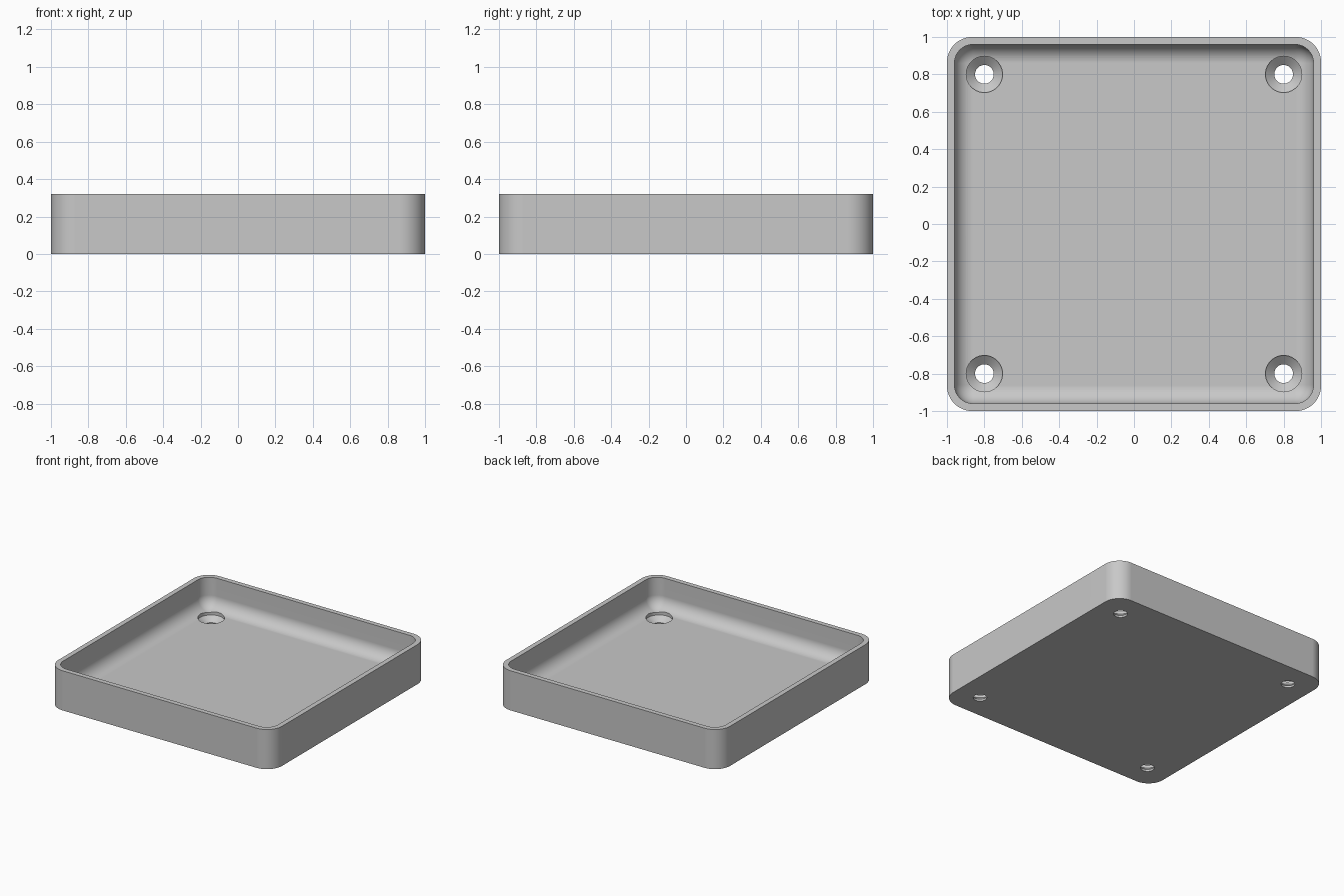
import bpy, bmesh
from math import sin, cos, pi

cube = bpy.data.objects.get("Cube")
if cube:
    bpy.data.objects.remove(cube, do_unlink=True)

HEIGHT, FLOOR = 0.32, 0.076
OUTER, OUTER_R = 1.0, 0.135
INNER, FILLET = 0.96, 0.1

grey = bpy.data.materials.new("light grey")
grey.use_nodes = True
colour = (0.58, 0.58, 0.58, 1)
grey.diffuse_color = colour
grey.node_tree.nodes["Principled BSDF"].inputs["Base Color"].default_value = colour


def rounded_square(half, radius, z, steps=12):
    """Points of a square with round corners, counter-clockwise."""
    c = half - radius
    points = []
    for k, (sx, sy) in enumerate([(1, 1), (-1, 1), (-1, -1), (1, -1)]):
        for i in range(steps + 1):
            a = (k + i / steps) * pi / 2
            points.append((sx * c + radius * cos(a), sy * c + radius * sin(a), z))
    return points


def circle(radius, z, cx, cy, sides=48):
    return [(cx + radius * cos(2 * pi * i / sides),
             cy + radius * sin(2 * pi * i / sides), z) for i in range(sides)]


def loft(name, loops):
    """Closed solid skinned through a list of equal loops."""
    bm = bmesh.new()
    rings = [[bm.verts.new(p) for p in loop] for loop in loops]
    for a, b in zip(rings, rings[1:]):
        for i in range(len(a)):
            j = (i + 1) % len(a)
            bm.faces.new((a[i], a[j], b[j], b[i]))
    bm.faces.new(rings[0][::-1])
    bm.faces.new(rings[-1])
    bmesh.ops.recalc_face_normals(bm, faces=bm.faces[:])
    mesh = bpy.data.meshes.new(name)
    bm.to_mesh(mesh)
    bm.free()
    mesh.materials.append(grey)
    obj = bpy.data.objects.new(name, mesh)
    bpy.context.collection.objects.link(obj)
    return obj


# Tray: outer wall, rim, inner wall, then a quarter-round fillet to the floor
loops = [rounded_square(OUTER, OUTER_R, 0),
         rounded_square(OUTER, OUTER_R, HEIGHT),
         rounded_square(INNER, FILLET, HEIGHT)]
for i in range(13):
    a = i / 12 * pi / 2
    r = max(FILLET * cos(a), 0.0005)
    loops.append(rounded_square(INNER - FILLET + r, r, FLOOR + FILLET * (1 - sin(a))))
tray = loft("tray", loops)

# Countersunk screw holes near the corners
bpy.context.view_layer.objects.active = tray
tray.select_set(True)
profile = [(0.05, -0.05), (0.05, 0.016), (0.097, 0.056), (0.097, 0.2)]
for x in (-0.8, 0.8):
    for y in (-0.8, 0.8):
        cutter = loft("screw_hole_cutter", [circle(r, z, x, y) for r, z in profile])
        cutter.hide_render = True
        cut = tray.modifiers.new("screw hole", 'BOOLEAN')
        cut.operation = 'DIFFERENCE'
        cut.solver = 'EXACT'
        cut.object = cutter
        bpy.ops.object.modifier_apply(modifier=cut.name)
        bpy.data.objects.remove(cutter, do_unlink=True)

# Smooth curves, crisp edges, flat floor
bpy.ops.object.shade_smooth_by_angle(angle=pi / 6)
flat = tray.modifiers.new("flat floor shading", 'WEIGHTED_NORMAL')
flat.keep_sharp = True
